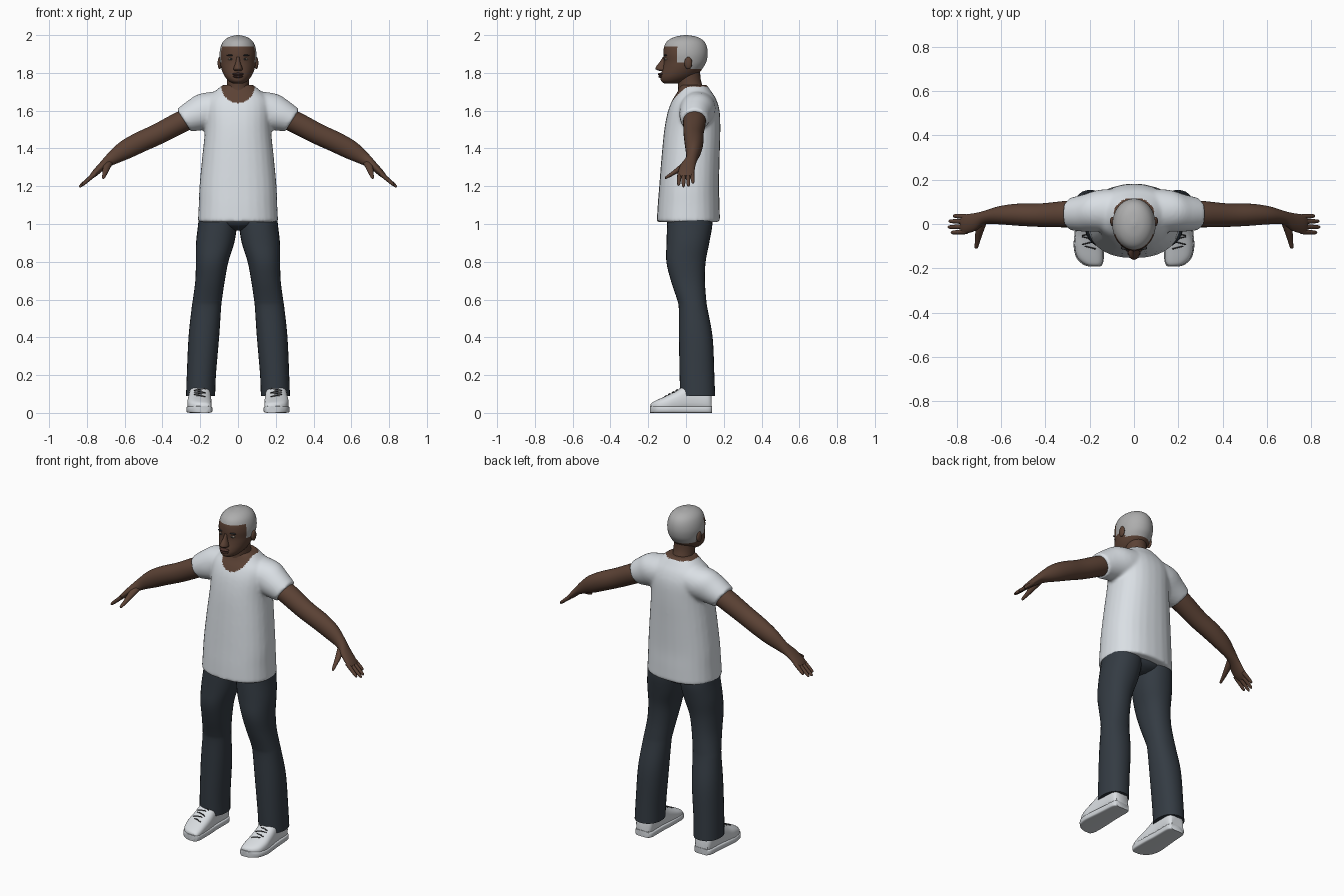
import bpy, bmesh, math
from mathutils import Vector

cube = bpy.data.objects.get("Cube")
if cube:
    bpy.data.objects.remove(cube, do_unlink=True)

X, Y, Z = Vector((1, 0, 0)), Vector((0, 1, 0)), Vector((0, 0, 1))
parts = []


def material(name, r, g, b):
    mat = bpy.data.materials.new(name)
    mat.use_nodes = True
    mat.diffuse_color = (r, g, b, 1)
    shader = mat.node_tree.nodes["Principled BSDF"]
    shader.inputs["Base Color"].default_value = (r, g, b, 1)
    shader.inputs["Roughness"].default_value = 0.8
    return mat


SKIN = material("dark_skin", 0.105, 0.054, 0.035)
LIP = material("lip_brown", 0.075, 0.034, 0.026)
HAIR = material("grey_hair", 0.42, 0.42, 0.42)
CLOTH = material("white_cotton", 0.70, 0.74, 0.78)
DENIM = material("dark_denim", 0.034, 0.044, 0.056)
SHOE = material("white_leather", 0.70, 0.73, 0.76)
SOLE = material("white_rubber", 0.64, 0.67, 0.70)
DARK = material("charcoal", 0.03, 0.03, 0.032)
EYE = material("eye_white", 0.36, 0.30, 0.24)


def smooth_rows(rows, steps):
    """Spline between rows so that the loft passes through each of them."""
    pts = [Vector(r) for r in rows]
    pts = [pts[0]] + pts + [pts[-1]]
    out = []
    for a, b, c, d in zip(pts, pts[1:], pts[2:], pts[3:]):
        for i in range(steps):
            t = i / steps
            out.append(b + (c - a) * (t / 2) + (a * 2 - b * 5 + c * 4 - d) * (t * t / 2)
                       + (b * 3 - a - c * 3 + d) * (t ** 3 / 2))
    return out + [pts[-1]]


def add_loft(bm, rows, u=X, v=Y, side=1, power=2, steps=4, sides=28):
    """Rows are x, y, z of the centre, then the half sizes along u and v."""
    rings = []
    for x, y, z, a, b in smooth_rows(rows, steps):
        ring = []
        for i in range(sides):
            t = math.tau * i / sides
            c, s = math.cos(t), math.sin(t)
            p = (Vector((x, y, z)) + u * math.copysign(abs(c) ** (2 / power), c) * a
                 + v * math.copysign(abs(s) ** (2 / power), s) * b)
            p.x *= side
            ring.append(bm.verts.new(p))
        rings.append(ring)
    for low, high in zip(rings, rings[1:]):
        for i in range(sides):
            j = (i + 1) % sides
            bm.faces.new((low[i], low[j], high[j], high[i]))
    bm.faces.new(rings[0])
    bm.faces.new(rings[-1])


def finish(name, bm, *mats):
    bmesh.ops.recalc_face_normals(bm, faces=bm.faces[:])
    mesh = bpy.data.meshes.new(name)
    bm.to_mesh(mesh)
    bm.free()
    obj = bpy.data.objects.new(name, mesh)
    bpy.context.collection.objects.link(obj)
    for mat in mats:
        mesh.materials.append(mat)
    parts.append(obj)
    return obj


def loft(name, rows, mat, **options):
    bm = bmesh.new()
    add_loft(bm, rows, **options)
    return finish(name, bm, mat)


def ball(name, centre, size, mat):
    bm = bmesh.new()
    bmesh.ops.create_uvsphere(bm, u_segments=20, v_segments=12, radius=1)
    bmesh.ops.scale(bm, vec=size, verts=bm.verts)
    bmesh.ops.translate(bm, vec=centre, verts=bm.verts)
    return finish(name, bm, mat)


def body_rows(table):
    """Turn z, front, back, half width into loft rows."""
    return [(0, (f + b) / 2, z, w, (b - f) / 2) for z, f, b, w in table]


# Shirt: torso and sleeves fused into one surface
across = Vector((0.54, 0, 0.84))
bm = bmesh.new()
add_loft(bm, body_rows([
    (1.01, -.155, .18, .213), (1.1, -.15, .178, .208), (1.2, -.142, .175, .204),
    (1.35, -.13, .178, .19), (1.5, -.115, .182, .175), (1.6, -.095, .178, .175),
    (1.66, -.07, .16, .165), (1.7, -.045, .135, .125), (1.737, -.03, .11, .08)]), power=2.3)
for side in (1, -1):
    add_loft(bm, [(.05, .06, 1.62, .1, .1), (.15, .06, 1.6, .095, .105),
                  (.22, .05, 1.575, .085, .09), (.287, .045, 1.548, .073, .07)],
             u=Y, v=across, side=side)
shirt = finish("shirt", bm, CLOTH)
remesh = shirt.modifiers.new("fuse", "REMESH")
remesh.mode = "VOXEL"
remesh.voxel_size = 0.009
soften = shirt.modifiers.new("soften", "SMOOTH")
soften.iterations = 6
graph = bpy.context.evaluated_depsgraph_get()
fused = bpy.data.meshes.new_from_object(shirt.evaluated_get(graph))
shirt.modifiers.clear()
shirt.data = fused
fused.materials.clear()
fused.materials.append(CLOTH)
fused.materials.append(SKIN)

# Scooped neckline shows the skin
for p in fused.polygons:
    x, y, z = p.center
    scoop = y < 0.03 and (x / .09) ** 2 + ((z - 1.735) / .095) ** 2 < 1
    p.material_index = 1 if scoop or z > 1.727 else 0

# Neck and head
loft("neck", [(0, .03, 1.66, .075, .075), (0, .025, 1.72, .061, .066),
              (0, .015, 1.77, .058, .062), (0, .01, 1.83, .06, .065)], SKIN)
head = loft("head", body_rows([
    (1.743, -.112, -.03, .025), (1.755, -.13, 0, .047), (1.775, -.135, .04, .066),
    (1.8, -.13, .07, .08), (1.83, -.122, .092, .09), (1.86, -.118, .108, .095),
    (1.9, -.12, .115, .098), (1.94, -.115, .11, .091), (1.97, -.097, .093, .075),
    (1.99, -.06, .06, .047), (2.0, -.01, .01, .008)]), SKIN, steps=6, sides=48)
head.data.materials.append(HAIR)
for p in head.data.polygons:
    y, z = p.center.y, p.center.z
    hairline = 1.94 if y < -.05 else 1.855 if y < .02 else 1.822
    p.material_index = 1 if z > hairline else 0

# Face
loft("nose", [(0, -.112, 1.885, .008, .01), (0, -.12, 1.86, .011, .018),
              (0, -.13, 1.83, .022, .03), (0, -.128, 1.817, .024, .03),
              (0, -.122, 1.809, .014, .014)], SKIN)
ball("upper_lip", (0, -.131, 1.793), (.03, .018, .008), LIP)
ball("lower_lip", (0, -.131, 1.781), (.026, .016, .008), LIP)
for side, label in ((1, "left"), (-1, "right")):
    ball(label + "_ear", (side * .097, .012, 1.852), (.011, .021, .032), SKIN)
    ball(label + "_eye", (side * .037, -.105, 1.873), (.015, .01, .006), EYE)
    ball(label + "_pupil", (side * .037, -.113, 1.873), (.005, .004, .005), DARK)
    ball(label + "_eyebrow", (side * .038, -.108, 1.893), (.022, .009, .004), DARK)

# Seat of the trousers
loft("trouser_seat", [(0, .02, 1.1, .19, .115), (0, .02, 1.02, .19, .118),
                      (0, .022, .985, .12, .1), (0, .025, .965, .04, .06)], DENIM)

LEG = [(.105, .02, 1.08, .1, .115), (.108, .02, 1, .103, .12), (.121, .01, .9, .101, .113),
       (.137, 0, .8, .086, .104), (.148, .01, .7, .078, .09), (.162, .03, .6, .077, .077),
       (.168, .038, .55, .078, .076), (.181, .052, .4, .081, .089),
       (.194, .058, .2, .077, .092), (.198, .062, .09, .077, .092)]
ARM = [(.22, .045, 1.575, .06, .055), (.3, .045, 1.54, .06, .058), (.42, .04, 1.478, .053, .056),
       (.52, .042, 1.432, .05, .055), (.6, .04, 1.39, .042, .05), (.67, .03, 1.345, .031, .034),
       (.715, .01, 1.31, .04, .023), (.76, 0, 1.267, .043, .017), (.78, 0, 1.248, .036, .011)]
FINGERS = {"index": (-.034, .826, 1.205), "middle": (-.012, .84, 1.196),
           "ring": (.011, .836, 1.2), "little": (.032, .816, 1.217)}
# Shoe stations from heel to toe: y, centre x, half width, height
STATIONS = [(.135, .198, .04, .1), (.115, .198, .053, .13), (.05, .2, .056, .15),
            (0, .202, .058, .145), (-.05, .203, .062, .113), (-.1, .204, .064, .088),
            (-.15, .198, .058, .066), (-.178, .187, .042, .052), (-.188, .178, .024, .042)]

for side, label in ((1, "left"), (-1, "right")):
    loft(label + "_trouser_leg", LEG, DENIM, side=side, power=2.2)
    loft(label + "_arm", ARM, SKIN, u=Y, v=across, side=side)

    # Hand
    for finger, (y, x, z) in FINGERS.items():
        base = Vector((.755, y, 1.268))
        tip = Vector((x, y * 1.15, z))
        rows = [(*base.lerp(tip, t), r, r) for t, r in
                ((0, .012), (.5, .0105), (.9, .008), (1, .003))]
        loft(label + "_" + finger + "_finger", rows, SKIN, u=Y, v=across, side=side, sides=12)
    loft(label + "_thumb", [(.685, .01, 1.325, .022, .02), (.698, -.035, 1.293, .018, .018),
                            (.706, -.075, 1.265, .012, .012), (.712, -.105, 1.247, .008, .008),
                            (.713, -.111, 1.244, .003, .003)],
         SKIN, v=Z, side=side, sides=12)

    # Shoe
    loft(label + "_shoe", [(x, y, h / 2 + .004, w, h / 2) for y, x, w, h in STATIONS],
         SHOE, v=Z, side=side, power=2.7)
    loft(label + "_shoe_sole", [(x, y * 1.02, .018, w * 1.07, .018) for y, x, w, h in STATIONS],
         SOLE, v=Z, side=side, power=6)
    for i in range(5):
        y, z, skew = -.105 + i * .02, .088 + i * .0105, .008 * (-1) ** i
        loft(f"{label}_lace_{i + 1}",
             [(.172, y - skew, z - .003, .003, .003), (.203, y, z + .003, .003, .003),
              (.234, y + skew, z - .001, .003, .003)], DARK, u=Y, v=Z, side=side, sides=8)

# Smooth shading with sharp hems
bpy.ops.object.select_all(action="DESELECT")
for obj in parts:
    obj.select_set(True)
bpy.context.view_layer.objects.active = parts[0]
bpy.ops.object.shade_smooth_by_angle(angle=math.radians(45))
